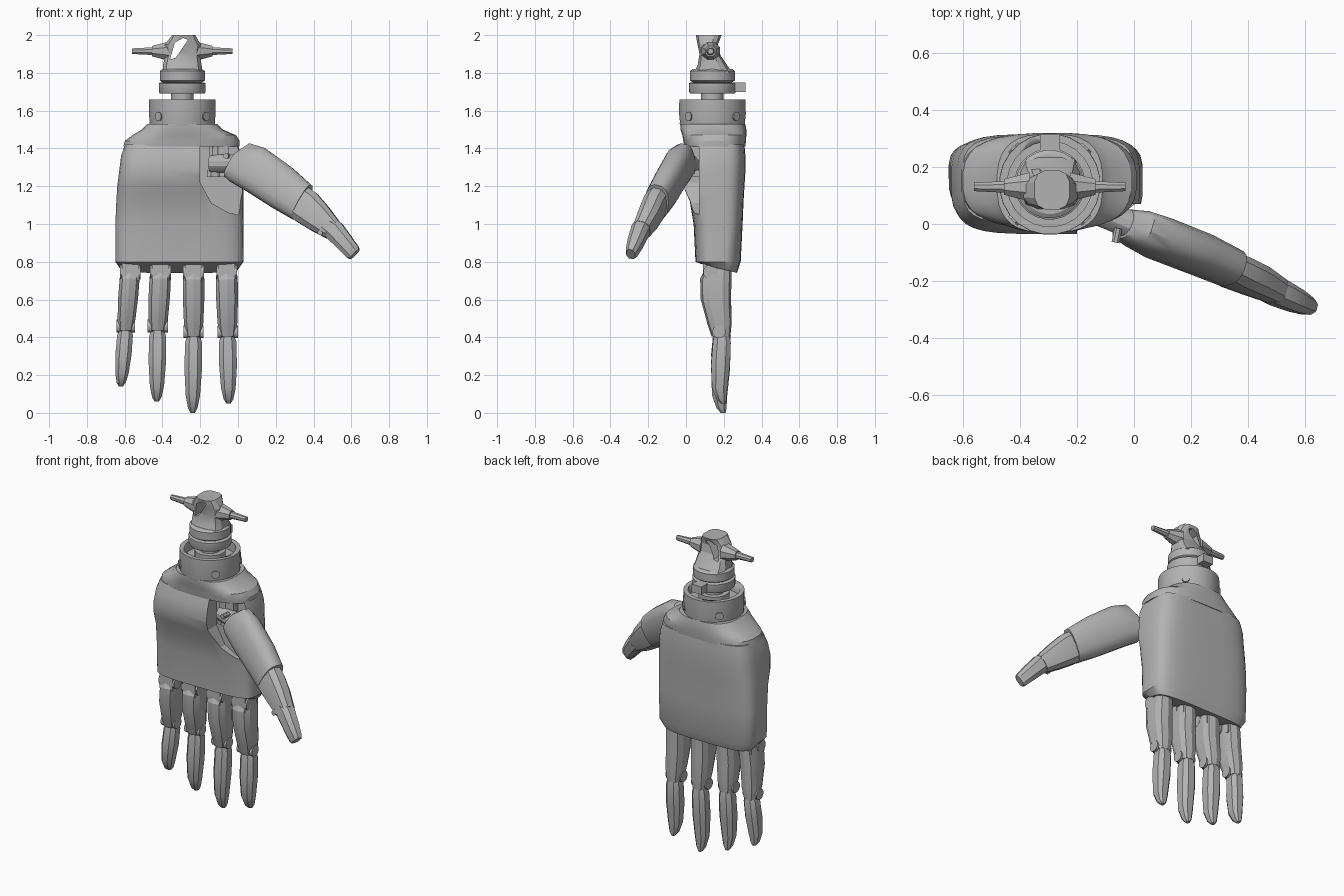
import bpy, bmesh
from math import cos, sin, pi, radians
from mathutils import Vector

if "Cube" in bpy.data.objects:
    bpy.data.objects.remove(bpy.data.objects["Cube"])

grey = bpy.data.materials.new("metal grey")
grey.use_nodes = True
grey.diffuse_color = (0.45, 0.45, 0.45, 1)
grey.node_tree.nodes["Principled BSDF"].inputs["Base Color"].default_value = (0.45, 0.45, 0.45, 1)

X, Y, Z = Vector((1, 0, 0)), Vector((0, 1, 0)), Vector((0, 0, 1))


def finish(name, bm, angle=30):
    bmesh.ops.recalc_face_normals(bm, faces=bm.faces)
    mesh = bpy.data.meshes.new(name)
    bm.to_mesh(mesh)
    bm.free()
    mesh.materials.append(grey)
    ob = bpy.data.objects.new(name, mesh)
    bpy.context.collection.objects.link(ob)
    bpy.ops.object.select_all(action='DESELECT')
    ob.select_set(True)
    bpy.context.view_layer.objects.active = ob
    if angle:
        bpy.ops.object.shade_smooth_by_angle(angle=radians(angle))
    return ob


def loft(name, rows, n=12, power=2.5, side=X, angle=30, slant=0, axis=None):
    """Skin rounded sections; each row is (centre, half width, half depth)."""
    bm = bmesh.new()
    axis = axis or (Vector(rows[-1][0]) - Vector(rows[0][0])).normalized()
    u = (side - axis * side.dot(axis)).normalized()
    v = axis.cross(u)
    rings = []
    for c, a, b in rows:
        ring = []
        for i in range(n):
            t = 2 * pi * (i + 0.5) / n
            cx, cy = [abs(k) ** (2 / power) * (1 if k > 0 else -1) for k in (cos(t), sin(t))]
            ring.append(bm.verts.new(Vector(c) + u * a * cx + v * b * cy))
        rings.append(ring)
    for r, s in zip(rings, rings[1:]):
        for i in range(n):
            j = (i + 1) % n
            bm.faces.new((r[i], r[j], s[j], s[i]))
    bm.faces.new(rings[0])
    bm.faces.new(rings[-1])
    for w in rings[0]:
        w.co.z -= slant * (w.co.y - rows[0][0][1])
    return finish(name, bm, angle)


def rod(name, a, b, r1, r2=None, n=12):
    r2 = r2 or r1
    d = Vector(b) - Vector(a)
    return loft(name, [(a, r1, r1), (b, r2, r2)], n, 2, Y if abs(d.normalized().y) < 0.9 else X)


def box(name, lo, hi):
    bm = bmesh.new()
    bmesh.ops.create_cube(bm, size=1)
    for w in bm.verts:
        w.co = Vector([(l + h) / 2 + k * (h - l) for l, h, k in zip(lo, hi, w.co)])
    return finish(name, bm, 0)


def prism(name, outline, y0, y1):
    """Extrude an x-z outline along y."""
    bm = bmesh.new()
    face = bm.faces.new([bm.verts.new((x, y0, z)) for x, z in outline])
    new = bmesh.ops.extrude_face_region(bm, geom=[face])["geom"]
    bmesh.ops.translate(bm, vec=(0, y1 - y0, 0), verts=[g for g in new if isinstance(g, bmesh.types.BMVert)])
    return finish(name, bm, 0)


def cut(target, cutter):
    mod = target.modifiers.new("cut", 'BOOLEAN')
    mod.operation, mod.object, mod.solver = 'DIFFERENCE', cutter, 'EXACT'
    bpy.context.view_layer.objects.active = target
    bpy.ops.object.modifier_apply(modifier=mod.name)
    bpy.data.objects.remove(cutter)


def section(z, x0, x1, y0, y1):
    return (((x0 + x1) / 2, (y0 + y1) / 2, z), (x1 - x0) / 2, (y1 - y0) / 2)


# Palm body with a bulging heel and a slanted lower edge
palm = loft("palm", [section(*s) for s in (
    (0.765, -0.62, 0.00, 0.08, 0.27), (0.80, -0.65, 0.03, 0.05, 0.29),
    (1.00, -0.65, 0.03, 0.04, 0.30), (1.12, -0.645, 0.03, 0.02, 0.305),
    (1.20, -0.64, 0.03, -0.015, 0.31), (1.28, -0.63, 0.025, -0.035, 0.315),
    (1.36, -0.62, 0.02, -0.02, 0.315), (1.42, -0.60, 0.00, 0.0, 0.31))],
    32, 4, slant=0.25, axis=Z)
# Recess where the thumb is mounted
cut(palm, prism("thumb_recess", [(-0.20, 1.45), (-0.20, 1.22), (-0.14, 1.11), (-0.05, 1.06),
                                 (0.10, 1.03), (0.10, 1.45)], -0.2, 0.07))
loft("heel_cover", [section(*s) for s in (
    (1.41, -0.608, 0.01, -0.01, 0.315), (1.44, -0.60, 0.01, -0.015, 0.318),
    (1.47, -0.56, -0.01, -0.02, 0.32), (1.50, -0.51, -0.08, -0.03, 0.32),
    (1.53, -0.48, -0.11, -0.03, 0.315))], 32, 2.8, axis=Z)

# Wrist collar: hollow upper ring above a slimmer band
WX, WY = -0.295, 0.14


def turned(name, profile, n=24):
    return loft(name, [((WX, WY, z), r, r) for z, r in profile], n, 2, axis=Z)


turned("wrist_band", [(1.50, 0.165), (1.53, 0.175), (1.60, 0.168)])
collar = turned("wrist_collar", [(1.53, 0.172), (1.58, 0.178), (1.66, 0.177)])
cut(collar, turned("collar_bore", [(1.60, 0.15), (1.70, 0.15)]))
turned("wrist_stem", [(1.58, 0.09), (1.65, 0.09), (1.65, 0.06), (1.71, 0.06)])
for i in range(4):
    t = pi / 4 + i * pi / 2
    p = Vector((WX + 0.165 * cos(t), WY + 0.165 * sin(t), 1.57))
    rod("collar_bolt", p, p + Vector((cos(t), sin(t), 0)) * 0.018, 0.025, n=8)
turned("lower_coupling", [(1.69, 0.12), (1.70, 0.125), (1.745, 0.125), (1.75, 0.115)])
turned("upper_coupling", [(1.75, 0.105), (1.76, 0.12), (1.81, 0.12), (1.82, 0.105)])
box("coupling_latch", (-0.33, 0.25, 1.70), (-0.26, 0.315, 1.75))

# Connector head with a see-through slot and two side pins
head = loft("connector_head", [section(*s) for s in (
    (1.80, -0.40, -0.185, 0.04, 0.25), (1.84, -0.40, -0.19, 0.06, 0.22),
    (1.90, -0.385, -0.20, 0.07, 0.18), (1.95, -0.39, -0.195, 0.06, 0.17),
    (2.00, -0.35, -0.225, 0.05, 0.19))], 12, 3, angle=20, axis=Z)
cut(head, prism("head_slot", [(-0.36, 1.87), (-0.33, 1.88), (-0.265, 1.975), (-0.29, 1.985),
                              (-0.335, 1.96)], -0.1, 0.4))
for s in (-1, 1):
    def pin(d):
        return (WX + s * d, 0.13, 1.915)
    rod("pin_root", pin(0.07), pin(0.16), 0.055, 0.03, 8)
    rod("pin", pin(0.14), pin(0.265), 0.023, 0.016, 8)

# Fingers: base x, joint x, tip x, joint z, tip z, half width
for name, xb, xj, xt, zj, zt, w in (
        ("little", -0.57, -0.595, -0.62, 0.45, 0.14, 0.052),
        ("ring", -0.41, -0.425, -0.43, 0.45, 0.06, 0.056),
        ("middle", -0.235, -0.235, -0.24, 0.42, 0.0, 0.056),
        ("index", -0.06, -0.055, -0.05, 0.42, 0.05, 0.057)):
    def mix(a, b, t):
        return a + (b - a) * t
    # Hinge at the palm
    box(name + "_hinge", (xb - 0.045, 0.09, 0.70), (xb + 0.045, 0.22, 0.82))
    rod(name + "_knuckle", (xb - 0.055, 0.13, 0.745), (xb + 0.055, 0.13, 0.745), 0.04)
    # Lower finger shell
    loft(name + "_lower_shell", [((mix(xb, xj, t), y, mix(0.76, zj - 0.015, t)), w * a, d)
         for t, y, a, d in ((0, 0.17, 0.95, 0.07), (0.15, 0.158, 1.05, 0.083),
                            (0.45, 0.158, 1.05, 0.08), (0.8, 0.177, 0.95, 0.065),
                            (1, 0.185, 0.75, 0.05))], 10, 2.8, angle=25, axis=-Z)
    rod(name + "_joint", (xj - w * 0.95, 0.175, zj + 0.01), (xj + w * 0.95, 0.175, zj + 0.01), 0.035)
    # Tapered fingertip
    loft(name + "_tip", [((mix(xj, xt, t), y, mix(zj, zt, t)), w * a, d)
         for t, y, a, d in ((0, 0.19, 0.6, 0.04), (0.12, 0.19, 0.85, 0.05),
                            (0.45, 0.183, 0.88, 0.053), (0.78, 0.178, 0.72, 0.043),
                            (0.94, 0.188, 0.48, 0.028), (1, 0.197, 0.22, 0.014))],
         8, 2.6, angle=25, axis=-Z)

# Thumb mount inside the recess
box("thumb_mount", (-0.165, 0.03, 1.25), (-0.06, 0.10, 1.285))
box("thumb_bracket", (-0.15, 0.025, 1.34), (-0.05, 0.10, 1.41))
rod("thumb_pivot", (-0.12, 0.05, 1.25), (-0.12, 0.05, 1.41), 0.03)
rod("thumb_axle", (-0.14, 0.05, 1.32), (0.03, -0.02, 1.32), 0.05)

# Thumb: large base shell, middle link, chisel tip
lean = Vector((0.62, 0, 0.78))
loft("thumb_base_shell", [((-0.035, 0.0, 1.315), 0.075, 0.055), ((0.01, -0.015, 1.325), 0.115, 0.065),
     ((0.09, -0.05, 1.29), 0.125, 0.073), ((0.23, -0.105, 1.195), 0.12, 0.072),
     ((0.34, -0.155, 1.115), 0.105, 0.066)], 14, 2.5, lean, 35)
loft("thumb_link", [((0.29, -0.135, 1.145), 0.09, 0.055), ((0.36, -0.17, 1.09), 0.095, 0.063),
     ((0.43, -0.20, 1.03), 0.08, 0.06), ((0.50, -0.235, 0.97), 0.058, 0.05)], 10, 2.6, lean, 25)
loft("thumb_tip", [((0.46, -0.22, 1.00), 0.05, 0.048), ((0.51, -0.242, 0.965), 0.058, 0.05),
     ((0.57, -0.27, 0.895), 0.05, 0.043), ((0.608, -0.288, 0.85), 0.044, 0.033),
     ((0.618, -0.293, 0.84), 0.036, 0.025)], 8, 2.6, lean, 25)
for x, y, z in ((-0.055, -0.045, 1.36), (0.445, -0.245, 0.955)):
    rod("thumb_screw", (x, y + 0.03, z), (x - 0.01, y - 0.02, z), 0.015, n=8)
